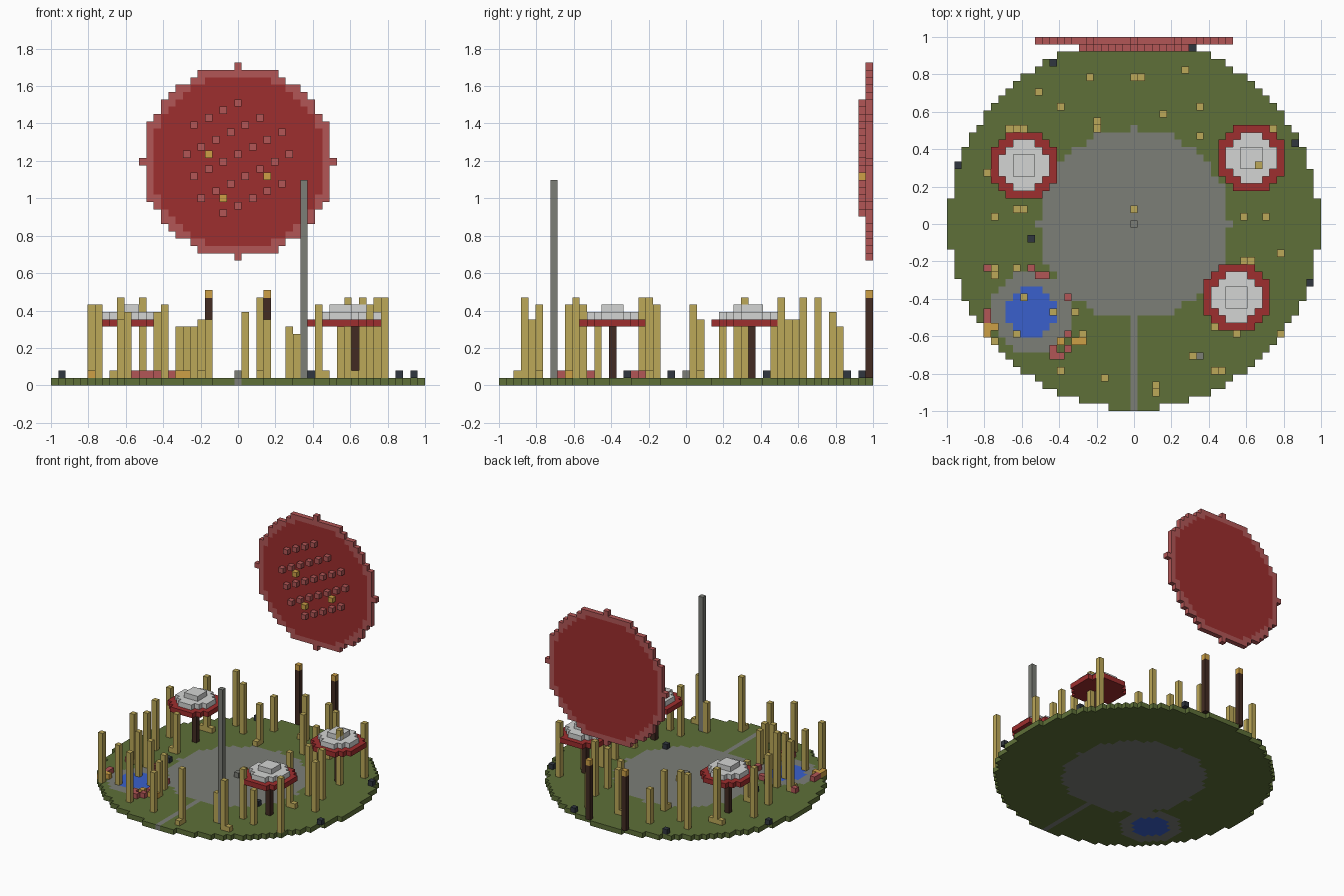
import bpy
import bmesh
import math

if "Cube" in bpy.data.objects:
    bpy.data.objects.remove(bpy.data.objects["Cube"], do_unlink=True)

V = 2 / 51  # edge of one block


def linear(c):
    c /= 255
    return c / 12.92 if c <= 0.04045 else ((c + 0.055) / 1.055) ** 2.4


def material(name, *rgb):
    m = bpy.data.materials.new(name)
    m.use_nodes = True
    col = [linear(c) for c in rgb] + [1]
    m.diffuse_color = col
    m.node_tree.nodes["Principled BSDF"].inputs["Base Color"].default_value = col
    return m


GREEN = material("grass_green", 94, 112, 56)
GREY = material("stone_grey", 124, 126, 119)
RED = material("deep_red", 158, 46, 46)
ROSE = material("dusty_red", 178, 86, 86)
KHAKI = material("bamboo_khaki", 188, 168, 88)
WHITE = material("pale_grey", 212, 213, 212)
BLUE = material("water_blue", 58, 96, 204)
BROWN = material("dark_brown", 66, 43, 34)
GOLD = material("lantern_gold", 205, 160, 70)
DARK = material("rock_charcoal", 48, 54, 62)


def slab(name, cells, mats, rule=None, bottom=0, height=1):
    """Blocks on a square grid, raised into one stepped slab."""
    bm = bmesh.new()
    corners = ((-.5, -.5), (.5, -.5), (.5, .5), (-.5, .5))
    for i, j in cells:
        bm.faces.new([bm.verts.new(((i + a) * V, (j + b) * V, bottom * V))
                      for a, b in corners])
    bmesh.ops.remove_doubles(bm, verts=bm.verts, dist=V / 10)
    ret = bmesh.ops.extrude_face_region(bm, geom=bm.faces[:], use_keep_orig=True)
    top = [g for g in ret["geom"] if isinstance(g, bmesh.types.BMVert)]
    bmesh.ops.translate(bm, verts=top, vec=(0, 0, height * V))
    bmesh.ops.recalc_face_normals(bm, faces=bm.faces)
    if rule:
        for f in bm.faces:
            p = (f.calc_center_median() - f.normal * V / 4) / V
            f.material_index = rule(round(p.x), round(p.y))
    me = bpy.data.meshes.new(name)
    bm.to_mesh(me)
    bm.free()
    for m in mats:
        me.materials.append(m)
    ob = bpy.data.objects.new(name, me)
    bpy.context.collection.objects.link(ob)
    return ob


def disc(r2, cx=0, cy=0):
    n = int(math.sqrt(r2)) + 1
    return [(cx + i, cy + j) for i in range(-n, n + 1)
            for j in range(-n, n + 1) if i * i + j * j <= r2]


# Round ground with plaza, path and pond
def ground_colour(i, j):
    pond = (i + 14) ** 2 + (j + 12) ** 2
    if pond <= 12:
        return 2
    if pond <= 30 or i * i + j * j <= 169 or (i == 0 and j < 0):
        return 1
    return 0


slab("ground", disc(636), [GREEN, GREY, BLUE], ground_colour)
slab("plaza_stone", [(0, 0)], [GREY], bottom=1)

# Upright round screen with rim and studs
screen = slab("screen", disc(169), [RED, ROSE],
              lambda i, j: int(i * i + j * j >= 144))
gold_studs = [(-4, 1), (4, -2), (-2, -5)]
studs = slab("screen_studs",
             [(i, j) for i, j in disc(64) if (i - 2 * j) % 7 == 5] + gold_studs,
             [ROSE, GOLD], lambda i, j: int((i, j) in gold_studs), bottom=1)
for ob in (screen, studs):
    ob.rotation_euler.x = math.pi / 2
    ob.location = (0, 25.5 * V, 30.5 * V)

# Capped trees
for i, j in ((-15, 8), (16, 9), (14, -10)):
    slab("tree_trunk", [(i, j)], [BROWN], bottom=1, height=7)
    slab("tree_brim", disc(20, i, j), [RED], bottom=8)
    slab("tree_crown", disc(10, i, j), [WHITE], bottom=9)
    slab("tree_top", disc(2, i, j), [WHITE], bottom=10)

# Tall mast and the two lantern posts
slab("mast", [(9, -18)], [GREY], bottom=1, height=27)
for i in (-4, 4):
    slab("lantern_post", [(i, 25)], [BROWN], bottom=1, height=10.9)
    slab("lantern", [(i, 25)], [GOLD], bottom=11.9, height=1.1)

# Bamboo stalks: column, row, top
back_stalks = [(-6, 20, 8), (1, 20, 10), (7, 21, 8), (-13, 18, 12), (-10, 16, 11),
               (-5, 14, 9), (-16, 13, 12), (4, 15, 9), (9, 16, 12), (9, 12, 9),
               (19, 13, 12), (17, 8, 12), (15, 5, 9), (-20, 7, 11), (-19, 1, 11),
               (-15, 2, 9), (15, 1, 11), (18, 1, 11)]
front_stalks = [(20, -4, 11), (15, -5, 12), (20, -15, 12), (14, -15, 8),
                (11, -14, 11), (8, -18, 7), (11, -20, 11), (3, -22, 12),
                (-4, -21, 9), (-10, -20, 11), (-16, -6, 12), (-19, -6, 11),
                (-15, -10, 10), (-11, -12, 10), (-8, -12, 8), (-7, -15, 8),
                (-19, -16, 11), (-16, -15, 9)]
for i, j, top in back_stalks + front_stalks:
    slab("bamboo_stalk", [(i, j)], [KHAKI], bottom=1, height=top - 1)

# Low leaves, flowers and rocks
slab("bamboo_leaves", [(0, 20), (-5, 13), (-17, 13), (-15, 13), (-16, 2), (16, -5),
                       (12, -20), (3, -23), (0, 2), (-19, -7)], [KHAKI], bottom=1)
slab("gold_flowers", [(-20, -14), (-19, -14), (-20, -15), (-7, -16), (-8, -16),
                      (-10, -16)], [GOLD], bottom=1)
slab("red_flowers", [(-20, -6), (-14, -6), (-13, -7), (-12, -7), (-20, -12),
                     (-20, -13), (-11, -17), (-11, -18), (-10, -18), (-9, -17),
                     (-9, -15), (-9, -10)], [ROSE], bottom=1)
slab("rocks", [(-11, 22), (8, 24), (-24, 8), (22, 11), (-14, -2), (24, -8),
               (10, -8)], [DARK], bottom=1)
